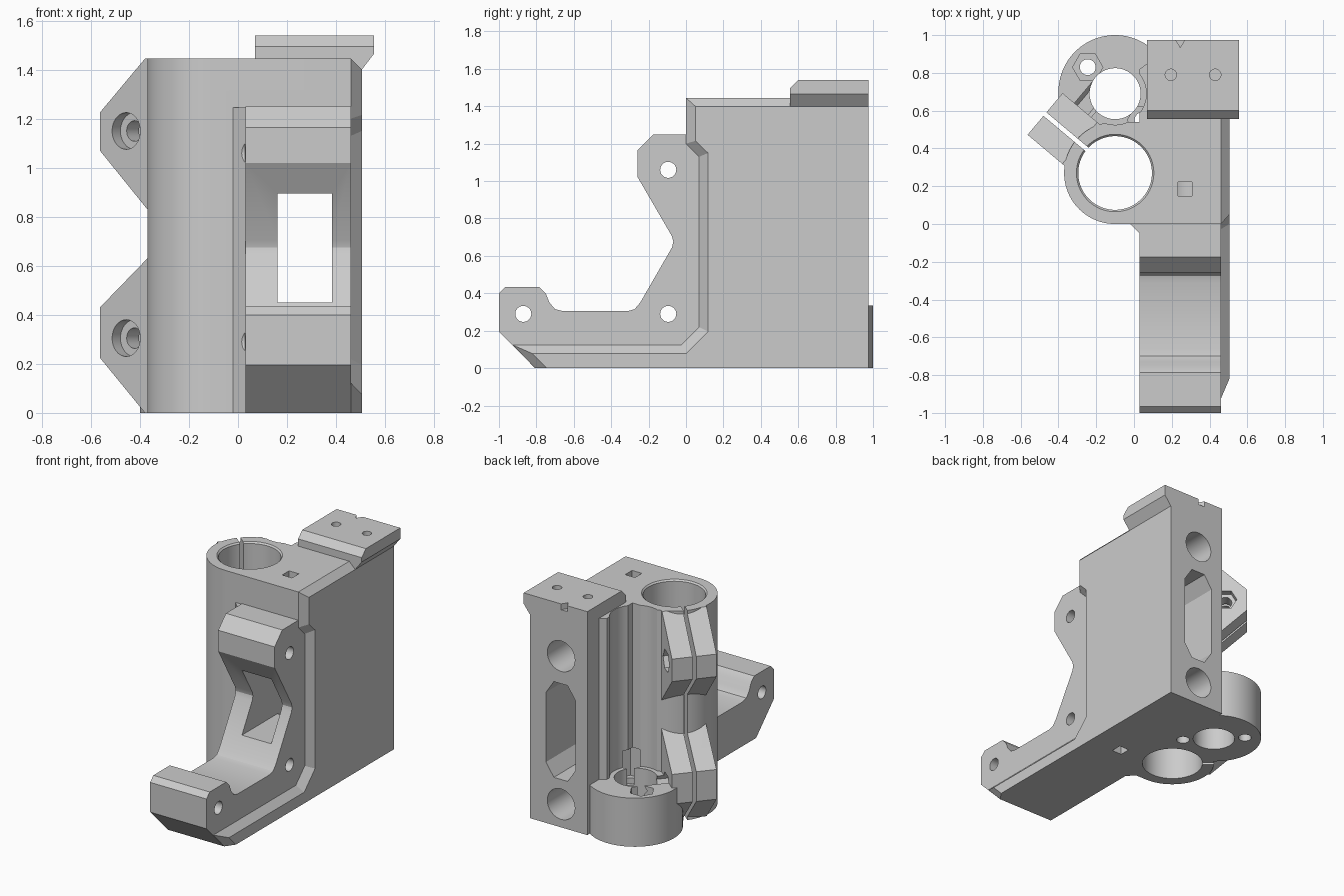
import bpy
import bmesh
from math import cos, sin, pi, radians
from mathutils import Matrix, Vector

default_cube = bpy.data.objects.get("Cube")
if default_cube:
    bpy.data.objects.remove(default_cube, do_unlink=True)

grey = bpy.data.materials.new("printed_grey")
grey.use_nodes = True
colour = (0.6, 0.6, 0.6, 1)
grey.diffuse_color = colour
grey.node_tree.nodes["Principled BSDF"].inputs["Base Color"].default_value = colour

# Places the two profile coordinates and the depth along the chosen axis
PLACE = {
    "x": lambda a, b, d: Vector((d, a, b)),
    "y": lambda a, b, d: Vector((a, d, b)),
    "z": lambda a, b, d: Vector((a, b, d)),
}


def volume(mesh):
    bm = bmesh.new()
    bm.from_mesh(mesh)
    result = bm.calc_volume(signed=True)
    bm.free()
    return result


def prism(name, axis, profile, start, end, end_profile=None, matrix=None):
    """Solid between a profile at start and (optionally another) at end."""
    bm = bmesh.new()
    place = PLACE[axis]
    near = [bm.verts.new(place(a, b, start)) for a, b in profile]
    far = [bm.verts.new(place(a, b, end)) for a, b in (end_profile or profile)]
    bm.faces.new(near)
    bm.faces.new(far)
    count = len(near)
    for i in range(count):
        j = (i + 1) % count
        bm.faces.new((near[i], near[j], far[j], far[i]))
    if matrix:
        bm.transform(matrix)
    bmesh.ops.recalc_face_normals(bm, faces=bm.faces)
    if bm.calc_volume(signed=True) < 0:
        bmesh.ops.reverse_faces(bm, faces=bm.faces)
    mesh = bpy.data.meshes.new(name)
    bm.to_mesh(mesh)
    bm.free()
    mesh.materials.append(grey)
    obj = bpy.data.objects.new(name, mesh)
    bpy.context.scene.collection.objects.link(obj)
    return obj


def circle(a, b, radius, sides=48):
    return [(a + radius * cos(2 * pi * i / sides), b + radius * sin(2 * pi * i / sides))
            for i in range(sides)]


def rect(a, b, c, d):
    return [(a, b), (c, b), (c, d), (a, d)]


def combine(target, tool, operation):
    """Boolean that accepts a solver's result only if its volume makes sense."""
    before, size = volume(target.data), volume(tool.data)
    low, high = (before, before + size) if operation == "UNION" else (before - size, before)
    mod = target.modifiers.new("combine", "BOOLEAN")
    mod.operation = operation
    mod.object = tool
    for solver in ("MANIFOLD", "EXACT", "FLOAT"):
        mod.solver = solver
        graph = bpy.context.evaluated_depsgraph_get()
        graph.update()
        mesh = bpy.data.meshes.new_from_object(target.evaluated_get(graph))
        if low - .001 < volume(mesh) < high + .001 and len(mesh.polygons):
            target.data = mesh
            break
    target.modifiers.remove(mod)
    bpy.data.objects.remove(tool, do_unlink=True)


TOP = 1.445
BEARING = (-.1, .27)
SCREW = (-.1, .69)
ROD_X = .27
RODS = (.16, 1.18)

# Main block: half-round bearing side at the front, rod side at the back
half_round = circle(*BEARING, .27, 96)[24:73]
body = prism("axis_bracket", "z", half_round + [
    (.46, 0), (.46, .975), (.07, .975), (.07, .85), (.03, .82), (.03, .54)], 0, TOP)
solids = [prism("nut_flange", "z", circle(-.1, .7, .3, 96), 0, .335)]

# Motor arm with its three lugs
solids.append(prism("motor_arm", "x", [
    (-.807, 0), (-1, .195), (-1, .4), (-.965, .435), (-.785, .435), (-.75, .4),
    (-.73, .35), (-.7, .315), (-.66, .305), (-.31, .305), (-.275, .315),
    (-.245, .35), (-.075, .645), (-.068, .675), (-.075, .705), (-.258, 1.02),
    (-.258, 1.165), (-.175, 1.25), (.05, 1.25), (.05, 0)], .03, .46))
solids.append(prism("arm_gusset", "z",
                    [(-.02, 0), (.03, -.05), (.06, -.05), (.06, .04), (-.02, .04)], 0, 1.245))

# Outer side plate with its bevelled border
solids.append(prism("side_plate", "x", [
    (-.807, 0), (-.925, .123), (-.027, .123), (.07, .22), (.07, 1.13), (0, 1.2),
    (0, TOP), (.975, TOP), (.975, 0)], .46, .505, [
    (-.743, 0), (-.82, .077), (0, .077), (.118, .195), (.118, 1.15), (.05, 1.215),
    (.05, 1.4), (.975, 1.4), (.975, 0)]))

# Raised cap over the rod end
solids.append(prism("top_cap", "y", [
    (.07, 1.3), (.505, 1.3), (.505, 1.4), (.555, 1.465), (.555, 1.54), (.07, 1.54)],
    .555, .975))

# Clamp ears beside the bearing slit
ear_frame = Matrix.Translation((*BEARING, 0)) @ Matrix.Rotation(radians(140), 4, "Z")
ears = {
    "lower": [(.21, 0), (.245, 0), (.485, .225), (.485, .43), (.232, .63), (.21, .65)],
    "upper": [(.21, .81), (.232, .83), (.485, 1.07), (.485, 1.225), (.245, TOP), (.21, TOP)],
}
for side, profile in ears.items():
    solids.append(prism(side + "_clamp_ear", "y", profile, -.145, .143, matrix=ear_frame))

for solid in solids:
    combine(body, solid, "UNION")

cutters = []


def cut(*args, **kwargs):
    cutters.append(prism("cutter", *args, **kwargs))


# Bearing bore with softened rims, and its slit
cut("z", circle(*BEARING, .195, 96), -.1, 1.6)
cut("z", circle(*BEARING, .19, 96), TOP - .015, TOP + .005, circle(*BEARING, .21, 96))
cut("y", rect(.15, -.1, .6, 1.6), -.012, .012, matrix=ear_frame)

# Clamp screws: head recess on one side, nut pocket on the other
for z in (.305, 1.15):
    cut("y", circle(.345, z, .042, 24), -.3, .3, matrix=ear_frame)
    cut("y", circle(.345, z, .075, 32), .09, .3, matrix=ear_frame)
    cut("y", circle(.345, z, .075, 6), -.3, -.1, matrix=ear_frame)

# Lead screw bore, clearance above the flange, and nut screws
cut("z", circle(*SCREW, .135, 64), -.1, .5)
cut("z", circle(*SCREW, .165, 64), .335, 1.7)
for x, y, pocket_top in ((-.245, .83, .5), (.045, .55, .45)):
    cut("z", circle(x, y, .042, 24), -.1, .3)
    cut("z", circle(x, y, .08, 6), .22, pocket_top)

# Smooth rod sockets and their square nut slots
for z in RODS:
    cut("y", circle(ROD_X, z, .105, 48), .1, 1.1)
for low, high in ((-.1, RODS[0]), (RODS[1], 1.6)):
    cut("z", rect(.233, .148, .308, .223), low, high)

# Belt opening: plain at the front, eight-sided at the back
cut("y", rect(.161, .45, .384, .895), -.5, .3)
cut("y", [(.22, .33), (.325, .33), (.385, .42), (.385, .9), (.325, .99), (.22, .99),
          (.16, .9), (.16, .42)], .2, 1.1)

# Motor screws, with head recesses beside the bearing tube
for y, z in ((-.095, .29), (-.095, 1.06), (-.87, .29)):
    cut("x", circle(y, z, .043, 24), -.1, .6)
for z in (.29, 1.06):
    cut("x", circle(-.095, z, .06, 32), -.1, .029)

# Cap details: front bevel, two screw holes, rear notch
cut("x", [(.54, 1.48), (.61, 1.55), (.54, 1.55)], 0, .7)
for x in (.195, .43):
    cut("z", circle(x, .79, .03, 24), 1.38, 1.6)
cut("z", [(.245, .935), (.285, 1), (.205, 1)], 1.5, 1.6)

for cutter in cutters:
    combine(body, cutter, "DIFFERENCE")

# Smooth the round walls, keep the flat edges crisp
for obj in bpy.context.selected_objects:
    obj.select_set(False)
body.select_set(True)
bpy.context.view_layer.objects.active = body
bpy.ops.object.shade_smooth_by_angle(angle=radians(25))
